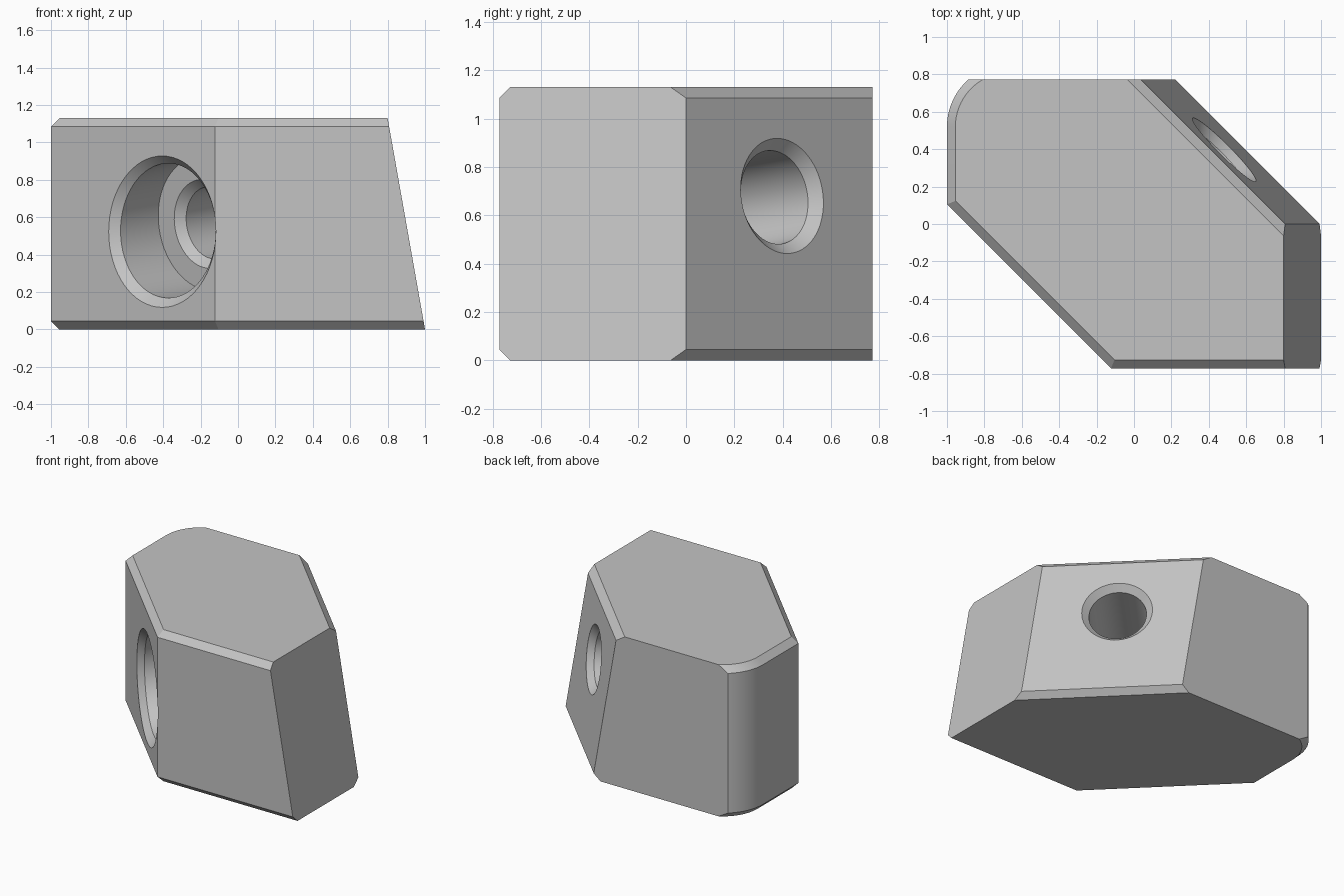
import bpy, bmesh, math
from mathutils import Vector

if "Cube" in bpy.data.objects:
    bpy.data.objects.remove(bpy.data.objects["Cube"])

HEIGHT, CHAMFER, BACK = 1.13, 0.045, 0.772
LEAN = 0.2 / HEIGHT            # lean of the left side per unit of height
ROOT2 = math.sqrt(2)

grey = bpy.data.materials.new("plain grey")
grey.use_nodes = True
grey.diffuse_color = (0.55, 0.55, 0.55, 1)
grey.node_tree.nodes["Principled BSDF"].inputs["Base Color"].default_value = (0.55, 0.55, 0.55, 1)


def loft(name, rings):
    """Skin a stack of equal-length rings and cap both ends."""
    bm = bmesh.new()
    loops = [[bm.verts.new(p) for p in ring] for ring in rings]
    n = len(loops[0])
    for a, b in zip(loops, loops[1:]):
        for i in range(n):
            j = (i + 1) % n
            bm.faces.new((a[i], a[j], b[j], b[i]))
    bm.faces.new(loops[0])
    bm.faces.new(loops[-1])
    bmesh.ops.recalc_face_normals(bm, faces=bm.faces)
    mesh = bpy.data.meshes.new(name)
    bm.to_mesh(mesh)
    bm.free()
    obj = bpy.data.objects.new(name, mesh)
    bpy.context.collection.objects.link(obj)
    mesh.materials.append(grey)
    return obj


def section(z, inset):
    """Horizontal outline of the block, inset on its chamfered sides."""
    right, front = -1 + inset, -BACK + inset
    diagonal = -0.895 + inset * ROOT2
    left = 1 - LEAN * z
    slope = left - inset * ROOT2
    pts = [(right, diagonal - right), (diagonal - front, front), (left, front),
           (left, slope - left), (slope - BACK, BACK)]
    # rounded back corner, cut off by the flat back
    cx, cy, r = -0.665, 0.52, 0.335 - inset
    end = math.asin((BACK - cy) / r)
    steps = 16
    for i in range(steps + 1):
        a = end * (1 - i / steps)
        pts.append((cx - r * math.cos(a), cy + r * math.sin(a)))
    return [Vector((x, y, z)) for x, y in pts]


block = loft("clamp_block", [
    section(0, CHAMFER), section(CHAMFER, 0),
    section(HEIGHT - CHAMFER, 0), section(HEIGHT, CHAMFER)])

# stepped bore, square to the leaning face
start = Vector((-0.405, -0.49, 0.523))
axis = Vector((1, 1, LEAN)).normalized()
across = Vector((1, -1, 0)).normalized()
upright = Vector((0, 0, 1))
tilted = across.cross(axis).normalized()
if tilted.z < 0:
    tilted = -tilted
length = (1 - start.x - start.y - LEAN * start.z) / (2 + LEAN ** 2) * Vector((1, 1, LEAN)).length


def circle(distance, radius, up, n=64):
    c = start + axis * distance
    return [c + radius * (across * math.cos(2 * math.pi * i / n) + up * math.sin(2 * math.pi * i / n))
            for i in range(n)]


WIDE, NARROW, STEP = 0.36, 0.195, 0.335
cutter = loft("bore_cutter", [
    circle(-0.02, WIDE + CHAMFER + 0.02, upright),
    circle(CHAMFER, WIDE, upright),
    circle(STEP, WIDE, tilted),
    circle(STEP, NARROW + CHAMFER, tilted),
    circle(STEP + CHAMFER, NARROW, tilted),
    circle(length - CHAMFER, NARROW, tilted),
    circle(length + 0.02, NARROW + CHAMFER + 0.02, tilted)])
cutter.hide_render = True

cut = block.modifiers.new("bore", 'BOOLEAN')
cut.operation, cut.solver, cut.object = 'DIFFERENCE', 'EXACT', cutter
bpy.ops.object.select_all(action='DESELECT')
block.select_set(True)
bpy.context.view_layer.objects.active = block
bpy.ops.object.modifier_apply(modifier=cut.name)
bpy.data.objects.remove(cutter)
bpy.ops.object.shade_smooth_by_angle(angle=math.radians(25))
